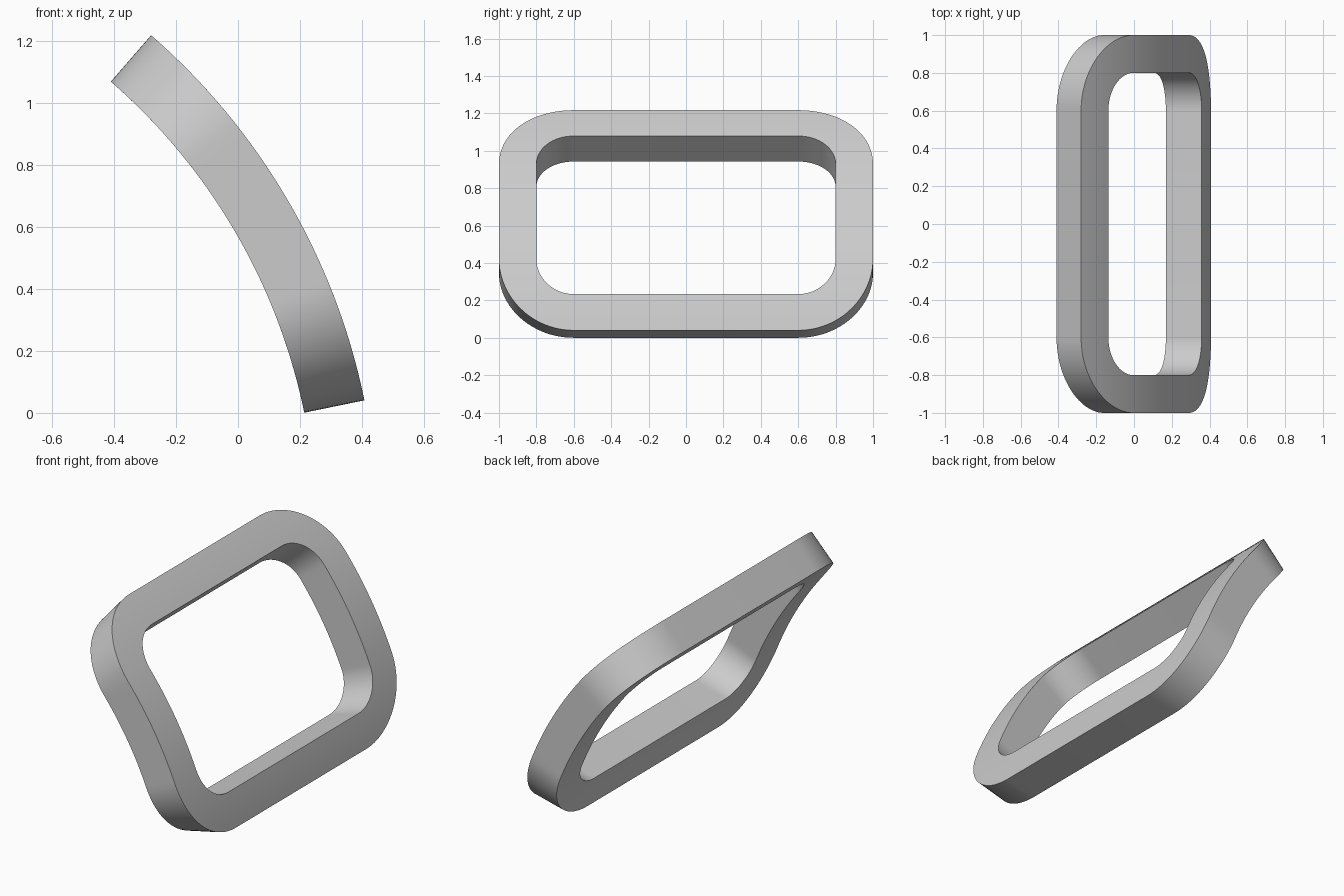
import bpy, bmesh
from math import sin, cos, pi, radians

cube = bpy.data.objects.get("Cube")
if cube:
    bpy.data.objects.remove(cube, do_unlink=True)

# Bend: arc in the XZ plane
R_OUT, R_IN = 2.126, 1.928
CX, CZ = -1.675, -0.387
A0, A1 = radians(11.6), radians(49.0)
LENGTH = R_OUT * (A1 - A0)

# Flat rounded frame: corner centres, corner radii of rim and hole
HALF_Y, HALF_S = 0.6, LENGTH / 2 - 0.4
RIM, HOLE = 0.4, 0.2
CORNER_STEPS, SIDE_STEPS, BAND_STEPS = 24, 16, 6


def flat_path():
    """Corner centre and outward direction of every station around the frame."""
    path = []
    for i, (sy, ss) in enumerate([(1, 1), (-1, 1), (-1, -1), (1, -1)]):
        for k in range(CORNER_STEPS + 1):
            a = pi / 2 * (i + k / CORNER_STEPS)
            path.append((sy * HALF_Y, ss * HALF_S, cos(a), sin(a)))
        if i % 2 == 0:      # short upright sides follow the bend
            continue
        side = -1 if i == 1 else 1
        for k in range(1, SIDE_STEPS):
            s = HALF_S * side * (2 * k / SIDE_STEPS - 1)
            path.append((side * HALF_Y, s, side, 0))
    return path


def bend(y, s, radius):
    a = (A0 + A1) / 2 + s / R_OUT
    return CX + radius * cos(a), y, CZ + radius * sin(a)


# Cross-section: convex face outward, concave face back
offsets = [HOLE + (RIM - HOLE) * k / BAND_STEPS for k in range(BAND_STEPS + 1)]
section = [(r, R_OUT) for r in offsets] + [(r, R_IN) for r in reversed(offsets)]

bm = bmesh.new()
rings = [[bm.verts.new(bend(cy + dy * r, cs + ds * r, rad)) for r, rad in section]
         for cy, cs, dy, ds in flat_path()]
for i, ring in enumerate(rings):
    nxt = rings[(i + 1) % len(rings)]
    for j in range(len(section)):
        k = (j + 1) % len(section)
        bm.faces.new((ring[j], ring[k], nxt[k], nxt[j]))
bmesh.ops.recalc_face_normals(bm, faces=bm.faces)

mesh = bpy.data.meshes.new("curved_frame")
bm.to_mesh(mesh)
bm.free()
frame = bpy.data.objects.new("curved_frame", mesh)
bpy.context.collection.objects.link(frame)

# Plain grey finish
grey = bpy.data.materials.new("grey")
grey.use_nodes = True
colour = (0.6, 0.6, 0.6, 1)
grey.diffuse_color = colour
grey.node_tree.nodes["Principled BSDF"].inputs["Base Color"].default_value = colour
mesh.materials.append(grey)

bpy.ops.object.select_all(action="DESELECT")
frame.select_set(True)
bpy.context.view_layer.objects.active = frame
bpy.ops.object.shade_smooth_by_angle(angle=radians(40))
